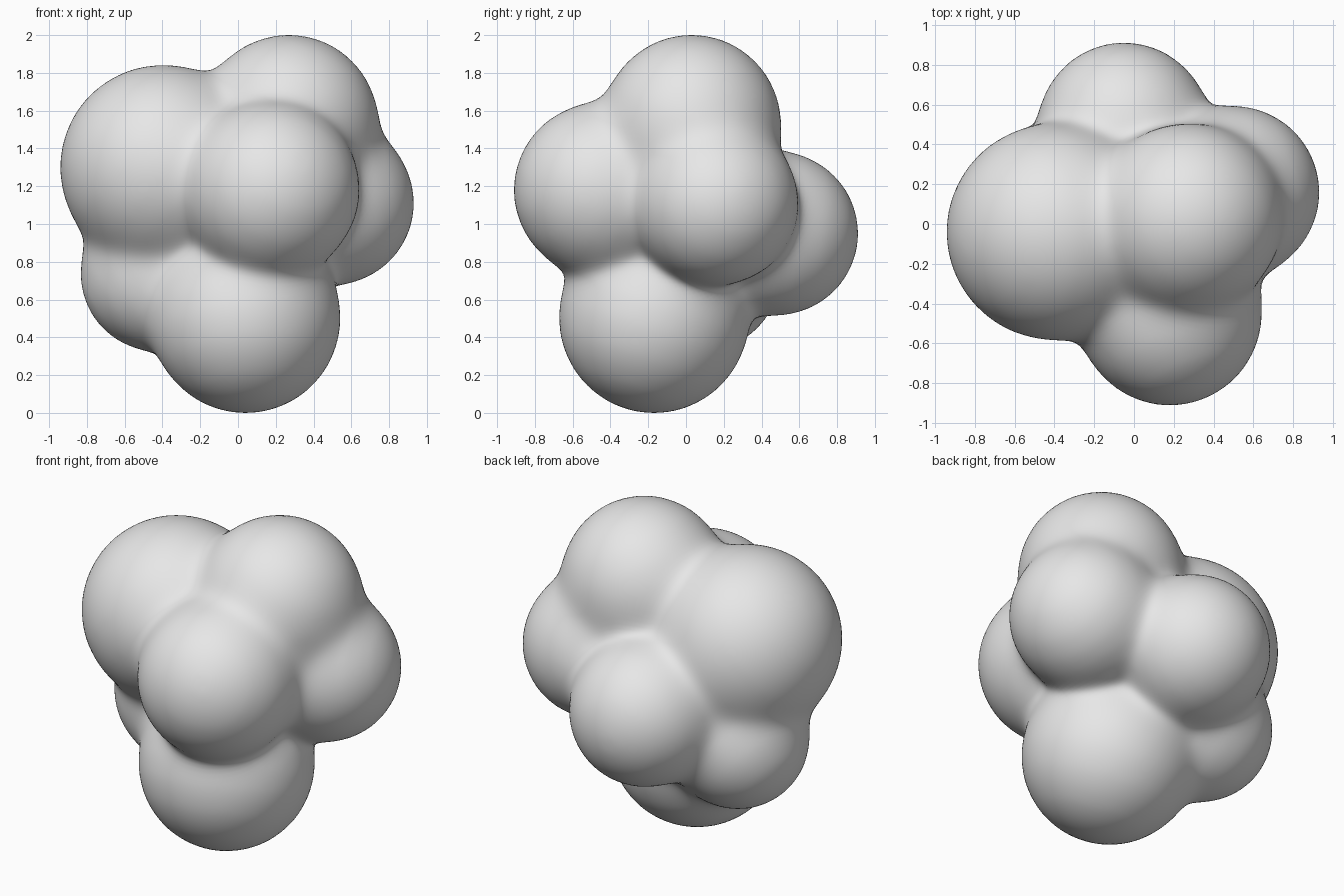
import bpy, bmesh, math
from mathutils import Vector

cube = bpy.data.objects.get("Cube")
if cube:
    bpy.data.objects.remove(cube, do_unlink=True)

# Lobes of the cluster: centre and radius
LOBES = {
    "side_large": ((-0.40, -0.04, 1.30), 0.54),
    "front": ((0.18, -0.45, 1.18), 0.46),
    "top": ((0.27, 0.03, 1.53), 0.47),
    "side_small": ((0.50, 0.16, 1.11), 0.43),
    "back": ((-0.05, 0.48, 0.95), 0.43),
    "side_low": ((-0.43, 0.09, 0.73), 0.40),
    "base": ((0.04, -0.17, 0.50), 0.50),
}
BALLS = [(Vector(c), r) for c, r in LOBES.values()]
BLEND = 0.05
CORE = Vector((0, 0, 1))


def distance(p):
    """Distance to the lobes, melted together where they meet."""
    total = sum(math.exp(-((p - c).length - r) / BLEND) for c, r in BALLS)
    return -BLEND * math.log(max(total, 1e-30))


def surface_point(direction):
    """Walk inward from outside until the blended skin is reached."""
    t = 1.6
    for _ in range(60):
        d = distance(CORE + direction * t)
        if d < 0.001:
            break
        t -= d
    return CORE + direction * t


# Skin: a ball wrapped onto the blended lobes
bm = bmesh.new()
bmesh.ops.create_icosphere(bm, subdivisions=6, radius=1)
for v in bm.verts:
    v.co = surface_point(v.co.normalized())
bmesh.ops.smooth_vert(bm, verts=bm.verts, factor=0.3,
                      use_axis_x=True, use_axis_y=True, use_axis_z=True)
for f in bm.faces:
    f.smooth = True

mesh = bpy.data.meshes.new("blob_cluster")
bm.to_mesh(mesh)
bm.free()
blob = bpy.data.objects.new("blob_cluster", mesh)
bpy.context.scene.collection.objects.link(blob)

# Plain grey
grey = bpy.data.materials.new("light_grey")
grey.use_nodes = True
grey.diffuse_color = (0.8, 0.8, 0.8, 1)
grey.node_tree.nodes["Principled BSDF"].inputs["Base Color"].default_value = (0.8, 0.8, 0.8, 1)
mesh.materials.append(grey)
